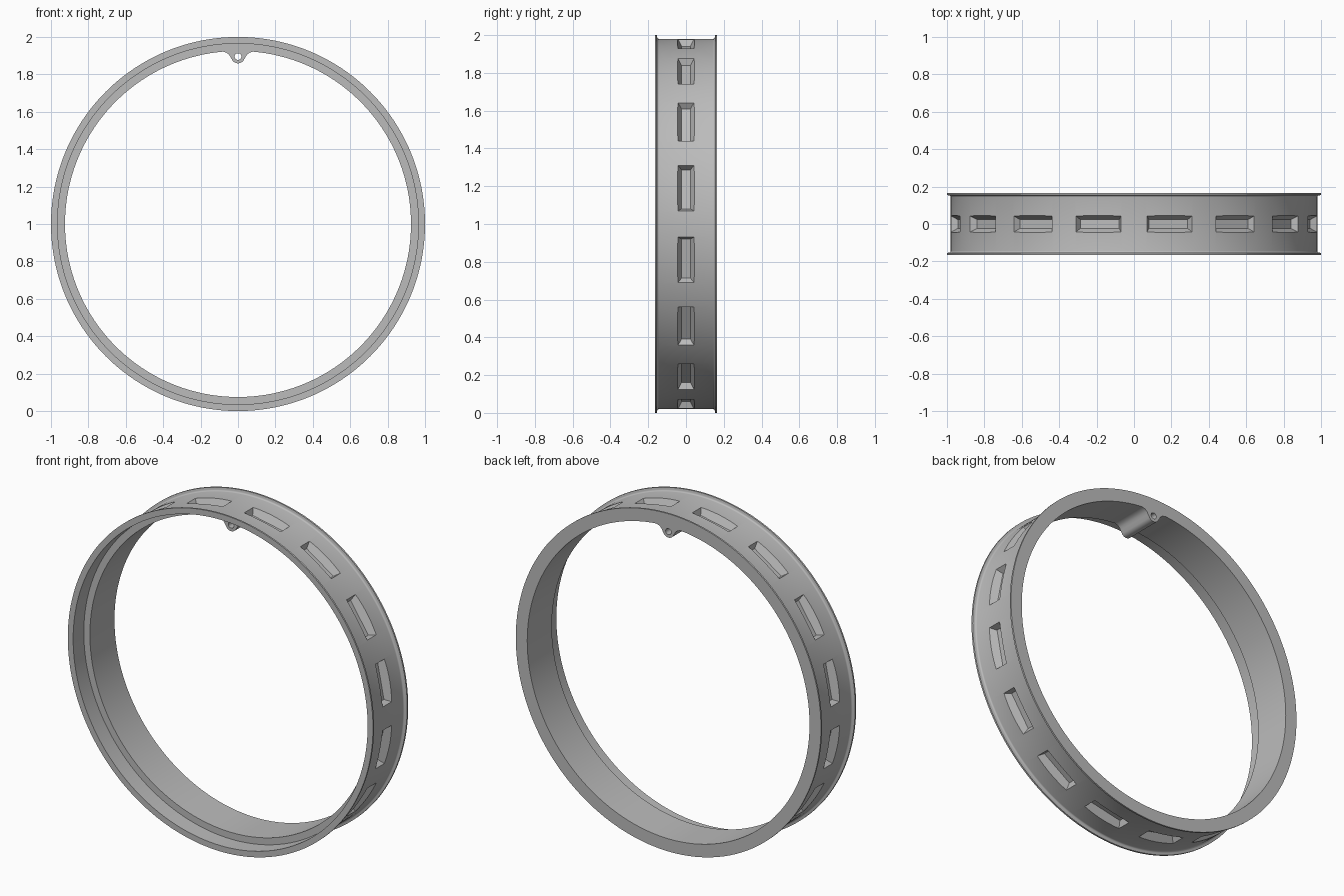
import bpy, bmesh
from math import sin, cos, pi, radians
from mathutils import Matrix, Vector

if "Cube" in bpy.data.objects:
    bpy.data.objects.remove(bpy.data.objects["Cube"])

HALF = 0.165          # half width of the band
LEDGE = -HALF + 0.10  # depth of the front counterbore
SEGMENTS = 192

grey = bpy.data.materials.new("plain grey")
grey.use_nodes = True
colour = (0.5, 0.5, 0.5, 1)
grey.diffuse_color = colour
grey.node_tree.nodes["Principled BSDF"].inputs["Base Color"].default_value = colour


def finish(name, bm):
    bmesh.ops.recalc_face_normals(bm, faces=bm.faces)
    mesh = bpy.data.meshes.new(name)
    bm.to_mesh(mesh)
    bm.free()
    mesh.materials.append(grey)
    obj = bpy.data.objects.new(name, mesh)
    bpy.context.collection.objects.link(obj)
    return obj


def combine(target, tool, operation):
    mod = target.modifiers.new("combine", 'BOOLEAN')
    mod.operation, mod.solver, mod.object = operation, 'EXACT', tool
    bpy.context.view_layer.objects.active = target
    bpy.ops.object.modifier_apply(modifier=mod.name)
    bpy.data.objects.remove(tool)


def prism(name, points, y0, y1):
    """Extrude an (x, z) outline along y."""
    bm = bmesh.new()
    face = bm.faces.new([bm.verts.new((x, y0, z)) for x, z in points])
    out = bmesh.ops.extrude_face_region(bm, geom=[face])["geom"]
    bmesh.ops.translate(bm, vec=(0, y1 - y0, 0),
                        verts=[v for v in out if isinstance(v, bmesh.types.BMVert)])
    return finish(name, bm)


def arc(cx, cz, r, a0, a1, n):
    steps = [radians(a0 + (a1 - a0) * i / n) for i in range(n + 1)]
    return [(cx + r * cos(a), cz + r * sin(a)) for a in steps]


# Band: revolved section with two thin flanges, small fillets and a front counterbore
fillet = arc(HALF - 0.022, 0.99, 0.01, 0, -90, 4)
flange = [(HALF, 1.0), (HALF - 0.01, 1.0)] + fillet
section = flange + [(-y, r) for y, r in reversed(flange)]
section += [(-HALF, 0.965), (LEDGE, 0.965), (LEDGE, 0.925), (HALF, 0.925)]
bm = bmesh.new()
rings = []
for i in range(SEGMENTS):
    a = 2 * pi * i / SEGMENTS
    rings.append([bm.verts.new((r * sin(a), y, 1 + r * cos(a))) for y, r in section])
for i, ring in enumerate(rings):
    nxt = rings[(i + 1) % SEGMENTS]
    for j in range(len(section)):
        k = (j + 1) % len(section)
        bm.faces.new((ring[j], ring[k], nxt[k], nxt[j]))
band = finish("ring_band", bm)

# Lug: rounded boss blended into the inner wall at the top
boss = arc(0, 1.895, 0.036, 215, 325, 14)
blend = [(0.04, 1.892), (0.048, 1.905), (0.06, 1.915), (0.078, 1.921), (0.1, 1.922)]
outline = [(-x, z) for x, z in reversed(blend)] + boss + blend
outline += [(0.1, 1.94), (-0.1, 1.94)]
lug = prism("lug", outline, LEDGE, HALF)
combine(band, lug, 'UNION')
hole = prism("lug_hole", arc(0, 1.895, 0.018, 0, 345, 23), -0.3, 0.3)
combine(band, hole, 'DIFFERENCE')

# Pockets: sixteen tapered recesses around the outside
bm = bmesh.new()
DEPTH, TOP = 0.04, 0.02
for i in range(16):
    made = bmesh.ops.create_cube(bm, size=2)["verts"]
    turn = Matrix.Translation((0, 0, 1)) @ Matrix.Rotation(radians(22.5 * (i + 0.5)), 4, 'Y')
    for v in made:
        # the walls keep one slope from the floor to above the surface
        h = TOP if v.co.z > 0 else -DEPTH
        v.co = turn @ Vector((v.co.x * (0.125 + h * 0.5),
                              v.co.y * (0.045 + h * 0.55), 0.978 + h))
combine(band, finish("pockets", bm), 'DIFFERENCE')

bpy.ops.object.select_all(action='DESELECT')
band.select_set(True)
bpy.context.view_layer.objects.active = band
bpy.ops.object.shade_smooth_by_angle(angle=radians(25))
